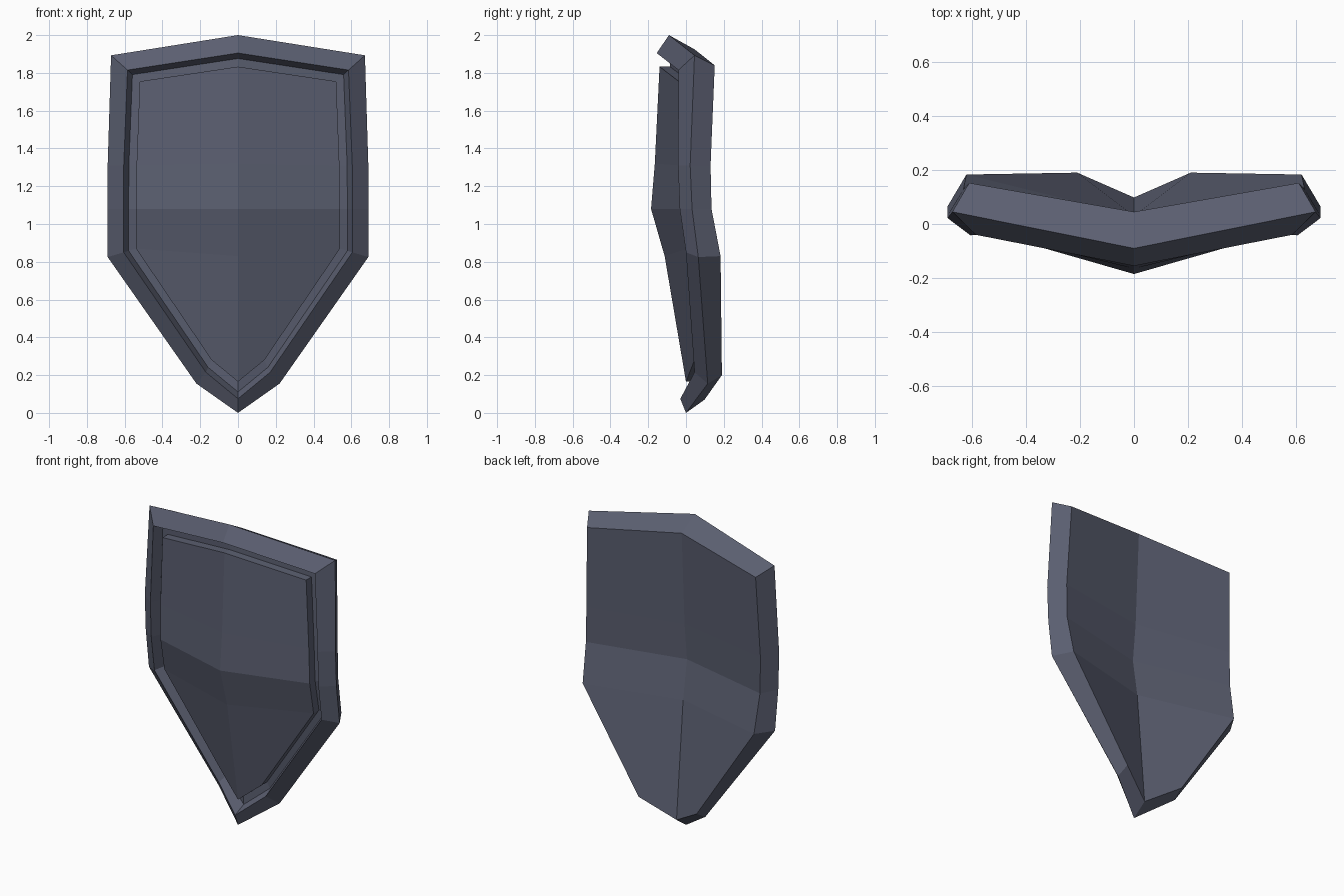
import bpy, bmesh
from mathutils import Vector

if "Cube" in bpy.data.objects:
    bpy.data.objects.remove(bpy.data.objects["Cube"])

# Half outlines (x, y, z): top centre, top corner, three side rows, lower corner, tip
BACK = [(0, .045, 1.925), (.61, .152, 1.84), (.63, .13, 1.31), (.63, .135, 1.08),
        (.62, .183, .83), (.21, .19, .2), (0, .098, .07)]
OUTER = [(0, -.09, 2), (.672, .045, 1.893), (.69, .022, 1.31), (.69, .032, 1.08),
         (.69, .065, .825), (.22, .115, .155), (0, 0, 0)]
LIP = [(0, -.155, 1.905), (.585, -.04, 1.815), (.605, -.042, 1.31), (.605, -.033, 1.08),
       (.605, 0, .85), (.17, .045, .215), (0, -.03, .075)]
PANEL = [(0, -.14, 1.833), (.52, -.038, 1.755), (.537, -.035, 1.31), (.54, -.03, 1.08),
         (.54, .01, .87), (.14, .045, .28), (0, 0, .165)]

# Groove floor between lip and raised panel
FLOOR = [(x, y + .055, z) for x, y, z in PANEL]
GROOVE = []
for lip, floor in zip(LIP, FLOOR):
    p = Vector(lip).lerp(Vector(floor), .4)
    p.y = floor[1] + .004
    GROOVE.append(p)

# Centre ridge points (y, z) closing each sheet
BACK_RIDGE = [(.015, 1.32), (-.01, 1.08), (.03, .83)]
FRONT_RIDGE = [(-.165, 1.32), (-.185, 1.08), (-.113, .83)]


def build(name, rings, cap_ring, ridge):
    """Loft half rings, cap one ring to the centre ridge, mirror in x."""
    bm = bmesh.new()
    loops = [[bm.verts.new(p) for p in ring] for ring in rings]
    for a, b in zip(loops, loops[1:]):
        for i in range(len(a) - 1):
            bm.faces.new((a[i], a[i + 1], b[i + 1], b[i]))
    edge = loops[cap_ring]
    mid = [edge[0]] + [bm.verts.new((0, y, z)) for y, z in ridge] + [edge[-1]]
    side = edge[1:-1]
    for i in range(4):
        bm.faces.new((mid[i], side[i], side[i + 1], mid[i + 1]))
    bmesh.ops.recalc_face_normals(bm, faces=bm.faces)
    # Orient faces by the cap: front cap looks to -y, back cap to +y
    bm.faces.ensure_lookup_table()
    want = 1 if cap_ring == 0 else -1
    if bm.faces[-1].normal.y * want < 0:
        bmesh.ops.reverse_faces(bm, faces=bm.faces)
    mesh = bpy.data.meshes.new(name)
    bm.to_mesh(mesh)
    bm.free()
    ob = bpy.data.objects.new(name, mesh)
    bpy.context.collection.objects.link(ob)
    mod = ob.modifiers.new("mirror", 'MIRROR')
    mod.use_clip = True
    mat = bpy.data.materials.get("slate") or bpy.data.materials.new("slate")
    mat.diffuse_color = (.105, .115, .165, 1)
    mat.use_nodes = True
    mat.node_tree.nodes["Principled BSDF"].inputs["Base Color"].default_value = mat.diffuse_color
    mesh.materials.append(mat)
    return ob


# Rim with back plate and groove
build("shield_rim_and_back", [BACK, OUTER, LIP, GROOVE, FLOOR], 0, BACK_RIDGE)
# Raised front panel
build("front_panel", [FLOOR, PANEL], -1, FRONT_RIDGE)
